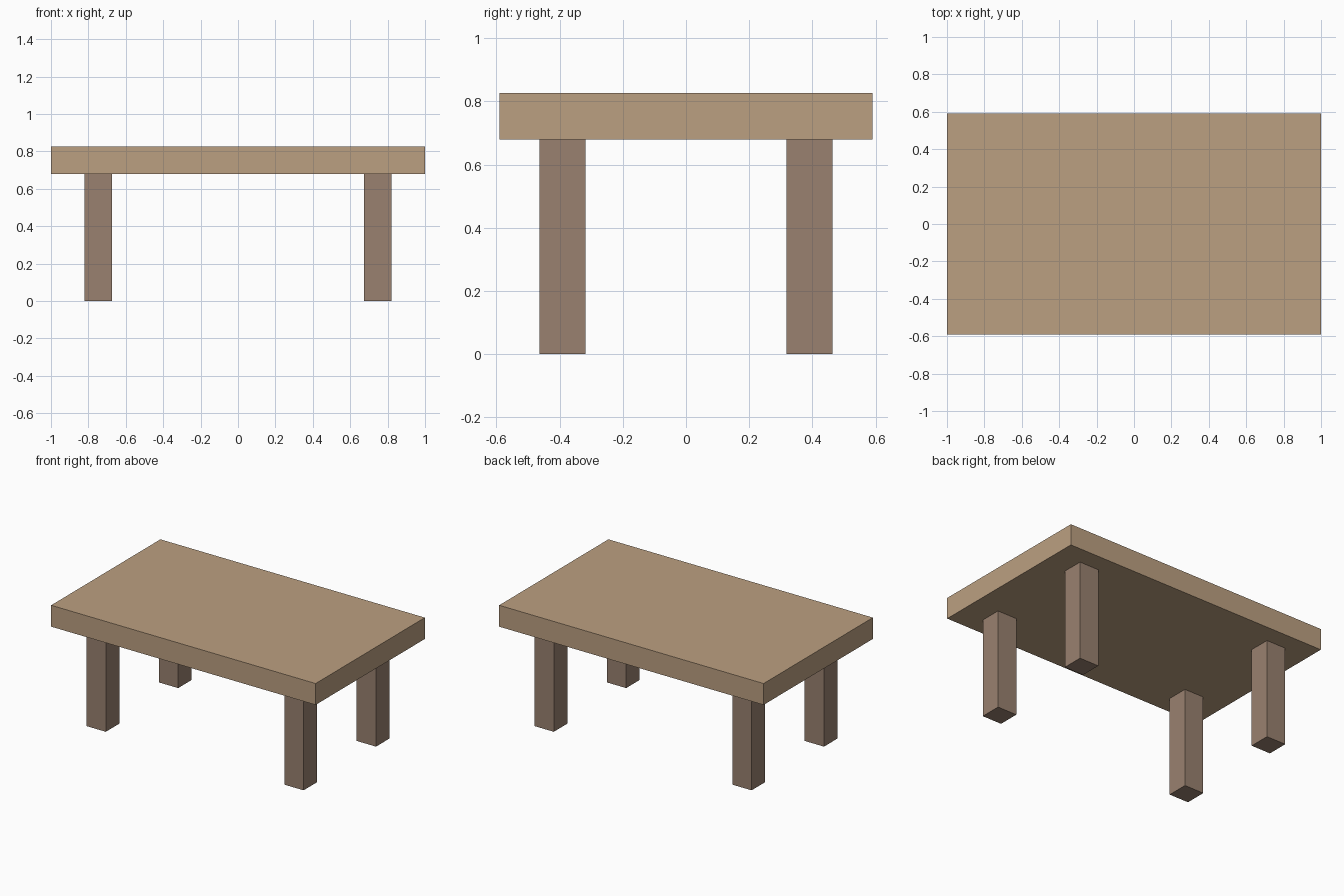
import bpy

if "Cube" in bpy.data.objects:
    bpy.data.objects.remove(bpy.data.objects["Cube"])

TOP_SIZE = (2.0, 1.18, 0.146)
LEG_HEIGHT = 0.68
LEG_WIDTH = 0.146
LEG_X, LEG_Y = 0.748, 0.391


def make_material(name, color):
    mat = bpy.data.materials.new(name)
    mat.diffuse_color = color
    mat.use_nodes = True
    mat.node_tree.nodes["Principled BSDF"].inputs["Base Color"].default_value = mat.diffuse_color
    return mat


def add_box(name, size, center, mat):
    bpy.ops.mesh.primitive_cube_add(size=1, location=center)
    obj = bpy.context.object
    obj.name = name
    obj.scale = size
    bpy.ops.object.transform_apply(location=False, rotation=False, scale=True)
    obj.data.materials.append(mat)
    return obj


light_wood = make_material("light_wood", (0.50, 0.35, 0.22, 1))
dark_wood = make_material("dark_wood", (0.32, 0.22, 0.16, 1))

# Thick slab top
add_box("table_top", TOP_SIZE, (0, 0, LEG_HEIGHT + TOP_SIZE[2] / 2), light_wood)

# Four square legs, inset from the corners
for y_name, sy in (("front", -1), ("back", 1)):
    for x_name, sx in (("left", -1), ("right", 1)):
        add_box(f"{y_name}_{x_name}_leg", (LEG_WIDTH, LEG_WIDTH, LEG_HEIGHT),
                (sx * LEG_X, sy * LEG_Y, LEG_HEIGHT / 2), dark_wood)
